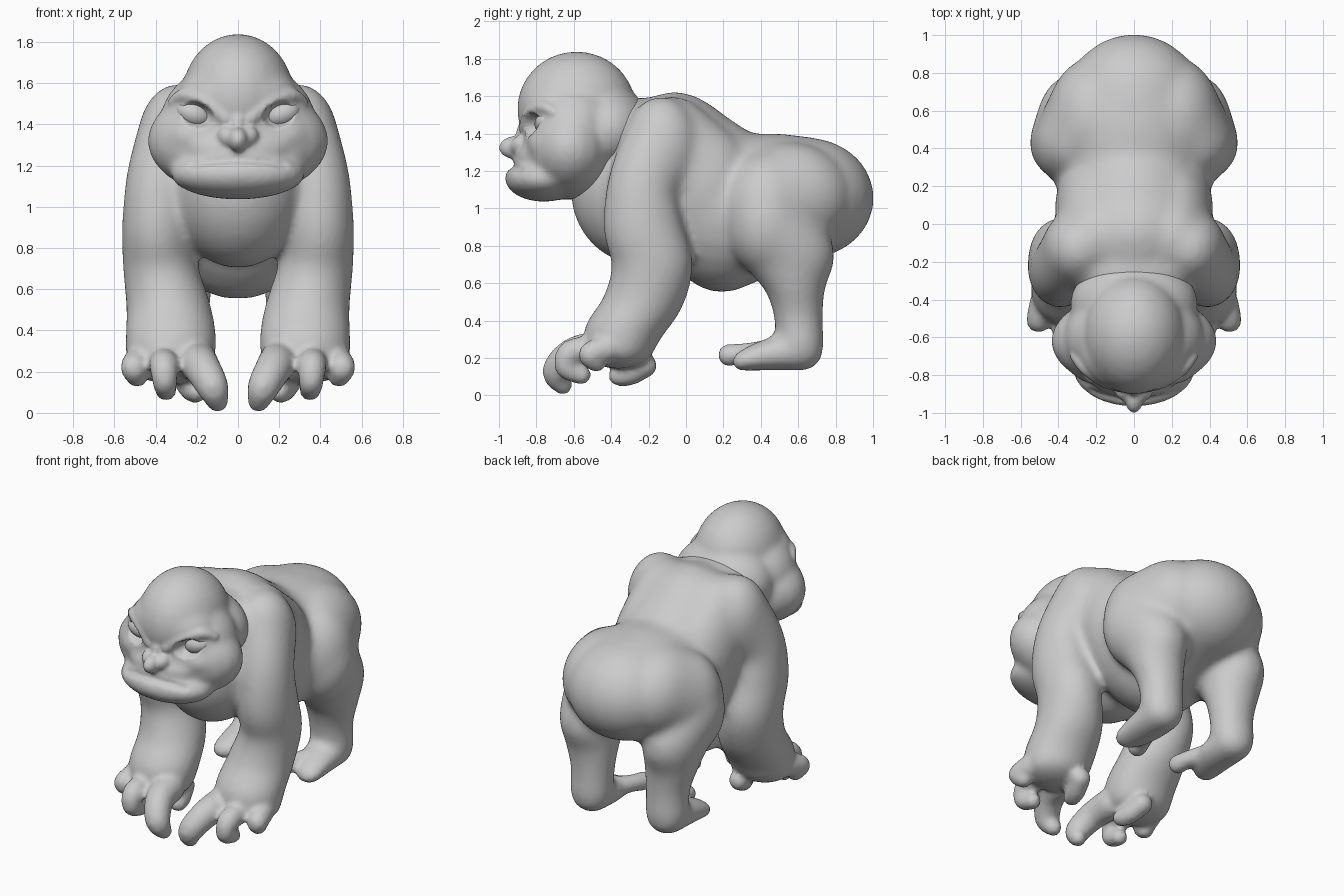
import bpy, bmesh
from math import sqrt
from mathutils import Matrix, Vector

if "Cube" in bpy.data.objects:
    bpy.data.objects.remove(bpy.data.objects["Cube"])

# one unit sphere reused by every ellipsoid
unit = bmesh.new()
bmesh.ops.create_uvsphere(unit, u_segments=24, v_segments=14, radius=1)
unit.verts.index_update()
UNIT_V = [v.co.copy() for v in unit.verts]
UNIT_F = [[v.index for v in f.verts] for f in unit.faces]
unit.free()


class Clay:
    """Collects overlapping ellipsoids for one object."""

    def __init__(self):
        self.v, self.f = [], []

    def add(self, verts, faces):
        n = len(self.v)
        self.v += verts
        self.f += [[n + i for i in f] for f in faces]

    def blob(self, p, tilt=0.0):
        """Ellipsoid: centre x,y,z and radii rx,ry,rz."""
        m = (Matrix.Translation(Vector(p[:3])) @ Matrix.Rotation(tilt, 4, 'Y')
             @ Matrix.Diagonal((p[3], p[4], p[5], 1)))
        self.add([m @ c for c in UNIT_V], UNIT_F)

    def chain(self, pts, steps=5):
        """Row of ellipsoids along a smooth path; round points give one radius."""
        pts = [tuple(p) if len(p) == 6 else tuple(p) + (p[3], p[3]) for p in pts]
        ext = [pts[0]] + pts + [pts[-1]]
        for i in range(len(pts) - 1):
            for k in range(steps):
                t = k / steps
                self.blob([0.5 * (2 * q + (r - p) * t + (2 * p - 5 * q + 4 * r - s) * t * t
                                  + (3 * q - p - 3 * r + s) * t ** 3)
                           for p, q, r, s in zip(*ext[i:i + 4])])
        self.blob(pts[-1])

    def mirrored(self, pts):
        for s in (1, -1):
            self.chain([(s * p[0],) + tuple(p[1:]) for p in pts])

    def finish(self, name, voxel=0, smooth=0):
        """Make the object; with a voxel size, fuse and soften the blobs."""
        me = bpy.data.meshes.new(name)
        me.from_pydata(self.v, [], self.f)
        ob = bpy.data.objects.new(name, me)
        bpy.context.collection.objects.link(ob)
        if voxel:
            r = ob.modifiers.new("fuse", 'REMESH')
            r.mode = 'VOXEL'
            r.voxel_size = voxel
            s = ob.modifiers.new("soften", 'SMOOTH')
            s.factor = 0.5
            s.iterations = smooth
            dg = bpy.context.evaluated_depsgraph_get()
            baked = bpy.data.meshes.new_from_object(ob.evaluated_get(dg))
            ob.modifiers.clear()
            ob.data = baked
        ob.data.shade_smooth()
        return ob

    def settle(self, voxel, smooth):
        """Blend what is there so far, so finer parts can be added on top."""
        ob = self.finish("draft", voxel, smooth)
        self.v = [v.co.copy() for v in ob.data.vertices]
        self.f = [list(f.vertices) for f in ob.data.polygons]
        bpy.data.objects.remove(ob)


# ---- body: torso, neck, arms and legs fused ----
c = Clay()
c.chain([(0, -0.25, 1.10, .33, .37, .40),
         (0, -0.06, 1.20, .40, .28, .425),
         (0, 0.15, 1.03, .41, .28, .47),
         (0, 0.30, 1.00, .41, .28, .41),
         (0, 0.50, 1.04, .42, .33, .36),
         (0, 0.64, 1.055, .37, .368, .325)])
c.blob((0, -0.26, 1.36, .34, .20, .235))         # neck
c.mirrored([(.20, -.08, 1.31, .22, .25, .29), (.20, .10, 1.12, .22, .25, .34)])  # shoulder blades
c.mirrored([(.20, .55, 1.06, .265, .34, .295), (.29, .43, .98, .25, .24, .32)])  # hips
# arms
c.mirrored([(.29, -.13, 1.32, .20, .21, .28),
            (.37, -.23, 1.12, .175, .19, .22),
            (.39, -.23, .90, .175, .215, .18),
            (.375, -.18, .70, .185, .22, .14),
            (.335, -.23, .50, .21, .22, .12),
            (.325, -.33, .35, .225, .215, .12),
            (.33, -.36, .25, .215, .19, .11)])
# legs
c.mirrored([(.335, .43, .92, .22, .21, .28),
            (.315, .54, .77, .20, .255, .18),
            (.30, .58, .60, .175, .17, .12),
            (.285, .60, .44, .145, .135, .10),
            (.285, .61, .28, .14, .13, .15)])
# feet
c.mirrored([(.285, .62, .24, .13, .115, .11),
            (.285, .46, .22, .13, .10, .09),
            (.30, .34, .195, .11, .07, .065),
            (.32, .29, .18, .08, .05, .055)])
c.settle(.02, 18)
# inner toe
c.mirrored([(.24, .42, .23, .065), (.185, .31, .225, .055), (.165, .23, .215, .06)])
# fingers and thumb
c.mirrored([(.20, -.46, .25, .10), (.175, -.60, .22, .09),
            (.125, -.69, .13, .078), (.10, -.66, .055, .052)])
c.mirrored([(.36, -.46, .25, .075), (.36, -.61, .23, .07),
            (.355, -.64, .15, .06), (.35, -.56, .11, .052)])
c.mirrored([(.48, -.42, .25, .075), (.505, -.51, .22, .065), (.49, -.48, .18, .055)])
c.mirrored([(.25, -.22, .16, .065), (.22, -.30, .115, .062), (.20, -.36, .105, .055)])
c.finish("body", .017, 5)

# ---- head: skull, cheeks and jaw blended ----
c = Clay()
c.blob((0, -.585, 1.53, .275, .32, .31))         # skull
c.blob((0, -.42, 1.42, .34, .24, .24))           # back of head
c.blob((0, -.68, 1.52, .30, .215, .20))          # forehead
c.blob((0, -.60, 1.43, .375, .28, .27))          # temples
c.blob((0, -.62, 1.32, .442, .26, .275))         # cheeks
c.blob((0, -.78, 1.28, .26, .14, .09))           # upper lip
c.blob((0, -.76, 1.16, .33, .21, .125))          # jaw
c.mirrored([(.19, -.75, 1.35, .15, .10, .08), (.20, -.75, 1.34, .14, .10, .08)])  # face cheeks
c.settle(.014, 22)
# mouth line: press a shallow frowning groove
for i, p in enumerate(c.v):
    d = (p.z - (1.225 - .5 * p.x ** 2)) / .018
    if p.y < -.7 and abs(p.x) < .24 and abs(d) < 1:
        p.y += .02 * (1 - d * d)
# nose
c.blob((0, -.84, 1.39, .05, .07, .09))
c.blob((0, -.92, 1.325, .05, .08, .06))
c.mirrored([(.045, -.895, 1.335, .045), (.055, -.885, 1.345, .045)])
# brow
c.mirrored([(.06, -.855, 1.43, .04), (.15, -.83, 1.505, .04),
            (.25, -.765, 1.54, .038), (.31, -.70, 1.51, .03)])
head = c.finish("head", .012, 4)

# eye sockets: press skin back onto the far side of a tilted ellipsoid
for s, side in ((1, "left"), (-1, "right")):
    mid, tilt = Vector((s * .212, -.87, 1.45)), -s * .35
    back = Matrix.Rotation(-tilt, 3, 'Y')
    for v in head.data.vertices:
        q = back @ (v.co - mid)
        d = 1 - (q.x / .095) ** 2 - (q.z / .063) ** 2
        if d > 0 and v.co.y < -.6:
            v.co.y = max(v.co.y, mid.y + .115 * sqrt(d))
    c = Clay()
    c.blob((s * .215, -.74, 1.45, .09, .07, .062), tilt)
    c.finish(side + "_eye")
